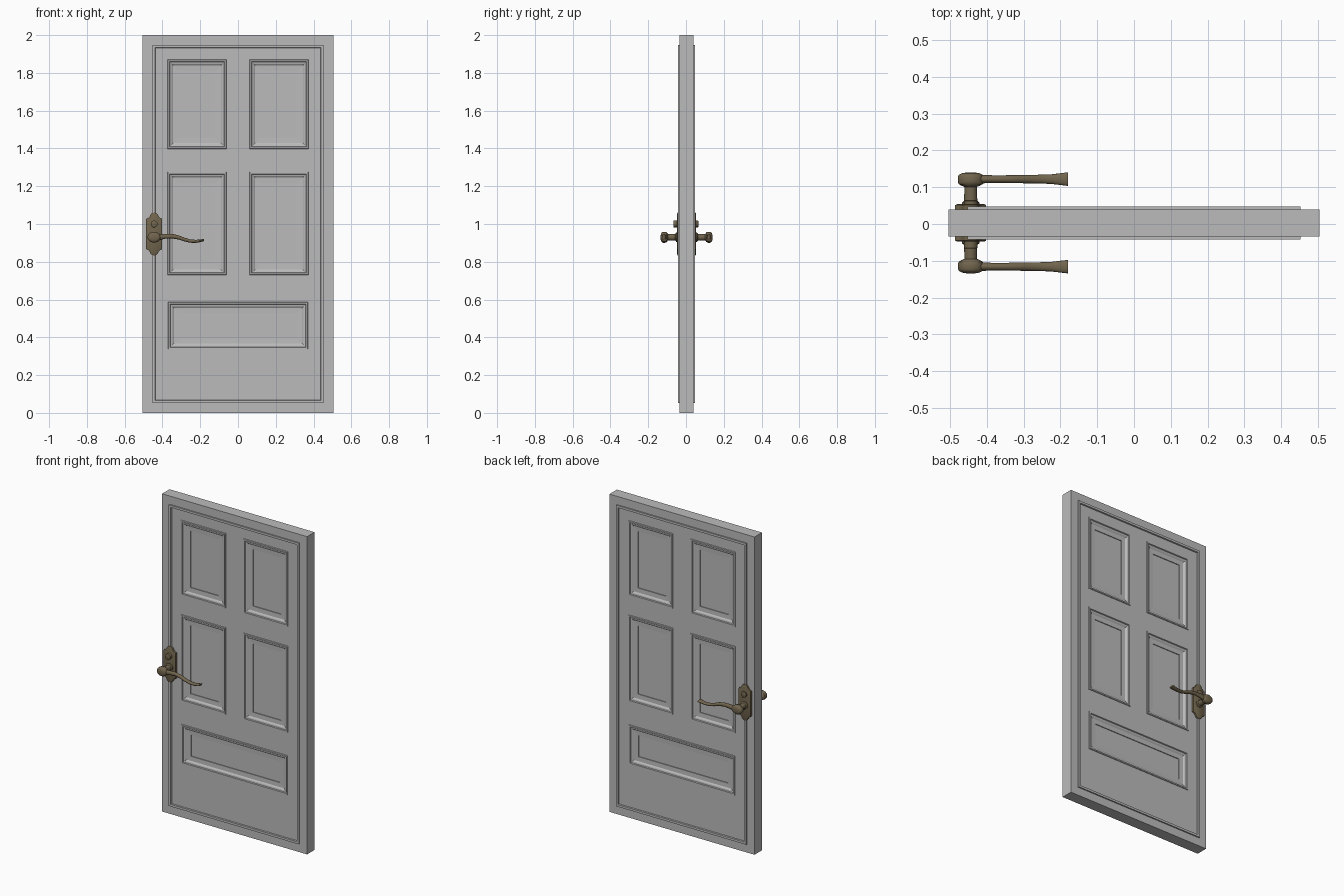
import bpy, bmesh, math

if "Cube" in bpy.data.objects:
    bpy.data.objects.remove(bpy.data.objects["Cube"])

CY = 0.003            # mid-plane of the door thickness
HALF = 0.037          # half thickness of the slab
SIDES = {"front": -1, "back": 1}


def material(name, col):
    m = bpy.data.materials.new(name)
    m.diffuse_color = (*col, 1)
    m.use_nodes = True
    m.node_tree.nodes["Principled BSDF"].inputs["Base Color"].default_value = m.diffuse_color
    return m


GREY = material("door grey", (0.50, 0.50, 0.50))
BRONZE = material("aged bronze", (0.165, 0.13, 0.075))


def finish(bm, name, mat, smooth=None):
    bmesh.ops.remove_doubles(bm, verts=bm.verts, dist=1e-5)
    bmesh.ops.recalc_face_normals(bm, faces=bm.faces)
    me = bpy.data.meshes.new(name)
    bm.to_mesh(me)
    bm.free()
    me.materials.append(mat)
    ob = bpy.data.objects.new(name, me)
    bpy.context.collection.objects.link(ob)
    if smooth:
        bpy.ops.object.select_all(action='DESELECT')
        ob.select_set(True)
        bpy.context.view_layer.objects.active = ob
        bpy.ops.object.shade_smooth_by_angle(angle=math.radians(smooth))
    return ob


def skin(bm, rings, caps=True):
    """Bridge a list of equal-length closed rings of points."""
    vr = [[bm.verts.new(p) for p in r] for r in rings]
    n = len(vr[0])
    for a, b in zip(vr, vr[1:]):
        for i in range(n):
            bm.faces.new((a[i], a[(i + 1) % n], b[(i + 1) % n], b[i]))
    if caps:
        bm.faces.new(vr[0])
        bm.faces.new(vr[-1])


# ---- door slab: frame bead and sunken panels on both sides ----
PANELS = [(-0.373, -0.061, 1.398, 1.870), (0.061, 0.373, 1.398, 1.870),
          (-0.373, -0.061, 0.730, 1.276), (0.061, 0.373, 0.730, 1.276),
          (-0.370, 0.370, 0.337, 0.586)]
BEAD = [(0, 0), (0.052, 0), (0.052, 0.008), (0.066, 0.008), (0.068, 0)]
PANEL_STEPS = [(0, 0), (0.002, 0.004), (0.010, 0.004), (0.013, -0.002),
               (0.022, -0.004), (0.030, -0.010), (0.058, -0.011),
               (0.058, -0.016)]


def rect(x0, x1, z0, z1, inset, h, s):
    y = CY + s * (HALF + h)
    return [(x0 + inset, y, z0 + inset), (x1 - inset, y, z0 + inset),
            (x1 - inset, y, z1 - inset), (x0 + inset, y, z1 - inset)]


bm = bmesh.new()
outer = (-0.505, 0.505, 0, 2)
skin(bm, [rect(*outer, 0, 0, s) for s in (-1, 1)], caps=False)
e = BEAD[-1][0]
xs = sorted({-0.505 + e, 0.505 - e, *[v for p in PANELS for v in p[:2]]})
zs = sorted({e, 2 - e, *[v for p in PANELS for v in p[2:]]})
for s in SIDES.values():
    skin(bm, [rect(*outer, i, h, s) for i, h in BEAD], caps=False)
    # flat field around the panels
    for xa, xb in zip(xs, xs[1:]):
        for za, zb in zip(zs, zs[1:]):
            cx, cz = (xa + xb) / 2, (za + zb) / 2
            if not any(p[0] < cx < p[1] and p[2] < cz < p[3] for p in PANELS):
                bm.faces.new([bm.verts.new(v) for v in rect(xa, xb, za, zb, 0, 0, s)])
    # stepped panels
    for p in PANELS:
        skin(bm, [rect(*p, i, h, s) for i, h in PANEL_STEPS], caps=False)
        bm.faces.new([bm.verts.new(v) for v in rect(*p, *PANEL_STEPS[-1], s)])
finish(bm, "door_slab", GREY)

# ---- handle sets ----
HX, HZ, LOCK_Z = -0.444, 0.930, 1.0


def turned(bm, profile, z, s, n=24):
    """Round part about the y direction; profile is (radius, distance out)."""
    skin(bm, [[(HX + r * math.cos(2 * math.pi * i / n), CY + s * d,
                z + r * math.sin(2 * math.pi * i / n)) for i in range(n)]
              for r, d in profile])


def plate_outline(scale):
    """Back plate with a rounded tab above and below."""
    half = [(0.042, 0.080), (0.030, 0.086), (0.024, 0.092)]
    half += [(0.022 * math.cos(a), 0.094 + 0.019 * math.sin(a))
             for a in (0.3, 0.7, 1.1, 1.4)]
    top = half + [(-x, z) for x, z in reversed(half)]
    full = top + [(-x, -z) for x, z in top]
    return [(HX + x * scale, 0.947 + z * (1 - (1 - scale) * 0.5)) for x, z in full]


# lever sections: x, z, half height, half depth
LEVER = [(-0.445, 0.930, 0.020, 0.012), (-0.415, 0.931, 0.016, 0.0115),
         (-0.385, 0.935, 0.013, 0.0105), (-0.350, 0.936, 0.012, 0.0105),
         (-0.315, 0.929, 0.011, 0.0110), (-0.285, 0.918, 0.010, 0.0115),
         (-0.255, 0.910, 0.009, 0.0120), (-0.225, 0.908, 0.008, 0.0130),
         (-0.200, 0.911, 0.007, 0.0160), (-0.179, 0.916, 0.006, 0.0185)]

for label, s in SIDES.items():
    # back plate
    bm = bmesh.new()
    skin(bm, [[(x, CY + s * d, z) for x, z in plate_outline(k)]
              for k, d in ((1, 0.036), (1, 0.048), (0.88, 0.051))])
    finish(bm, label + "_handle_plate", BRONZE, 30)

    # lock cylinder
    bm = bmesh.new()
    d = 0.070 if s < 0 else 0.062
    turned(bm, [(0.018, 0.045), (0.018, d - 0.002), (0.015, d)], LOCK_Z, s)
    finish(bm, label + "_lock_cylinder", BRONZE, 35)

    # stem and rounded hub
    bm = bmesh.new()
    turned(bm, [(0.024, 0.048), (0.024, 0.055), (0.018, 0.060), (0.017, 0.098),
                (0.025, 0.101), (0.033, 0.106), (0.035, 0.113), (0.035, 0.125),
                (0.032, 0.131), (0.024, 0.135), (0.012, 0.137)], HZ, s)
    # squash the hub to an oval
    for v in bm.verts:
        if abs(v.co.y - CY) > 0.1:
            v.co.z = HZ + (v.co.z - HZ) * 0.8
    finish(bm, label + "_handle_stem", BRONZE, 40)

    # wavy lever with flared tip
    bm = bmesh.new()
    skin(bm, [[(x, CY + s * 0.119 + b * math.cos(2 * math.pi * i / 16),
                z + a * math.sin(2 * math.pi * i / 16)) for i in range(16)]
              for x, z, a, b in LEVER])
    finish(bm, label + "_handle_lever", BRONZE, 50)
